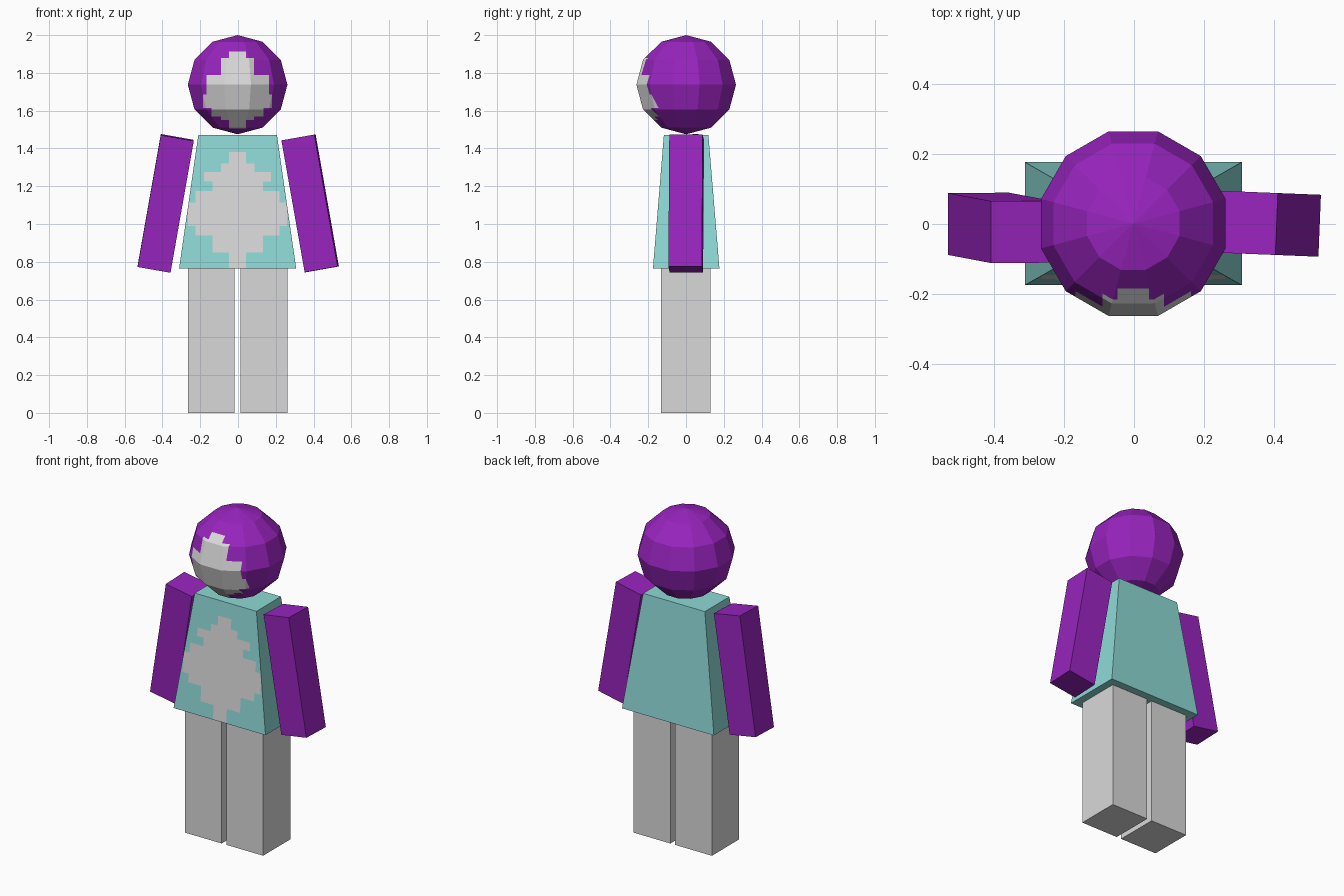
import bpy, bmesh, math
from mathutils import Matrix, Vector

if "Cube" in bpy.data.objects:
    bpy.data.objects.remove(bpy.data.objects["Cube"])


def srgb(*c):
    return [((v / 255 + 0.055) / 1.055) ** 2.4 if v > 10 else v / 3295 for v in c] + [1]


def material(name, *c):
    m = bpy.data.materials.new(name)
    m.diffuse_color = srgb(*c)
    m.use_nodes = True
    m.node_tree.nodes["Principled BSDF"].inputs["Base Color"].default_value = m.diffuse_color
    return m


PURPLE = material("purple", 152, 36, 190)
TEAL = material("teal", 142, 218, 214)
GREY = material("light grey", 217, 217, 217)


def add_object(name, bm, *mats):
    mesh = bpy.data.meshes.new(name)
    bm.to_mesh(mesh)
    bm.free()
    for m in mats:
        mesh.materials.append(m)
    obj = bpy.data.objects.new(name, mesh)
    bpy.context.collection.objects.link(obj)
    return obj


def box(size, matrix):
    bm = bmesh.new()
    bmesh.ops.create_cube(bm, size=1)
    bm.transform(matrix @ Matrix.Diagonal((*size, 1)))
    return bm


def paint_front(bm, rows, bottom, cx):
    """Cut the front along stepped rows of (top z, half width) and colour the inside."""
    cuts = [((0, 0, z), (0, 0, 1)) for z in [r[0] for r in rows] + [bottom]]
    for w in sorted({r[1] for r in rows}):
        cuts += [((cx + s * w, 0, 0), (1, 0, 0)) for s in (-1, 1)]
    for co, no in cuts:
        bm.normal_update()
        faces = [f for f in bm.faces if f.normal.y < -0.1]
        edges = {e for f in faces for e in f.edges}
        verts = {v for f in faces for v in f.verts}
        bmesh.ops.bisect_plane(bm, geom=faces + list(edges) + list(verts),
                               dist=1e-5, plane_co=co, plane_no=no)
    bm.normal_update()
    bottoms = [r[0] for r in rows[1:]] + [bottom]
    for f in bm.faces:
        c = f.calc_center_median()
        if f.normal.y < -0.1:
            for (top, w), low in zip(rows, bottoms):
                if low < c.z < top and abs(c.x - cx) < w:
                    f.material_index = 1


CX = -0.002

# Legs
for side, label in ((-1, "left"), (1, "right")):
    add_object(label + "_leg", box((0.248, 0.262, 0.764),
               Matrix.Translation((CX + side * 0.14, -0.001, 0.382))), GREY)

# Tapered torso with a stepped front patch
bm = box((0.62, 0.352, 0.706), Matrix.Translation((CX, 0.001, 1.117)))
for v in bm.verts:
    if v.co.z > 1.2:
        v.co.x = CX + (v.co.x - CX) * 0.672
        v.co.y *= 0.67
p = 0.0445
paint_front(bm, [(1.38, p), (1.32, 2 * p), (1.275, 4 * p), (1.225, 3 * p),
                 (1.175, 5 * p), (1.115, 5.9 * p), (0.99, 5 * p),
                 (0.94, 3 * p), (0.85, p)], 0.7645, CX)
add_object("torso", bm, TEAL, GREY)

# Arms, leaning outwards, each with its own slight turn
ROT = lambda deg, axis: Matrix.Rotation(math.radians(deg), 4, axis)
for label, loc, rot in (
        ("left", (-0.383, -0.011, 1.109), ROT(1.9, 'X') @ ROT(10, 'Y')),
        ("right", (0.382, 0.001, 1.109), ROT(-2.3, 'Z') @ ROT(-10, 'Y'))):
    add_object(label + "_arm", box((0.177, 0.177, 0.709),
               Matrix.Translation(loc) @ rot), PURPLE)

# Faceted head with a stepped face patch
bm = bmesh.new()
bmesh.ops.create_uvsphere(bm, u_segments=12, v_segments=6, radius=1)
bm.transform(Matrix.Translation((CX, 0.001, 1.7375)) @ ROT(15, 'Z')
             @ Matrix.Diagonal((0.273, 0.273, 0.2625, 1)))
paint_front(bm, [(1.912, 0.045), (1.88, 0.088), (1.79, 0.165), (1.685, 0.182),
                 (1.615, 0.138), (1.57, 0.088), (1.55, 0.045)], 1.505, CX)
add_object("head", bm, PURPLE, GREY)
